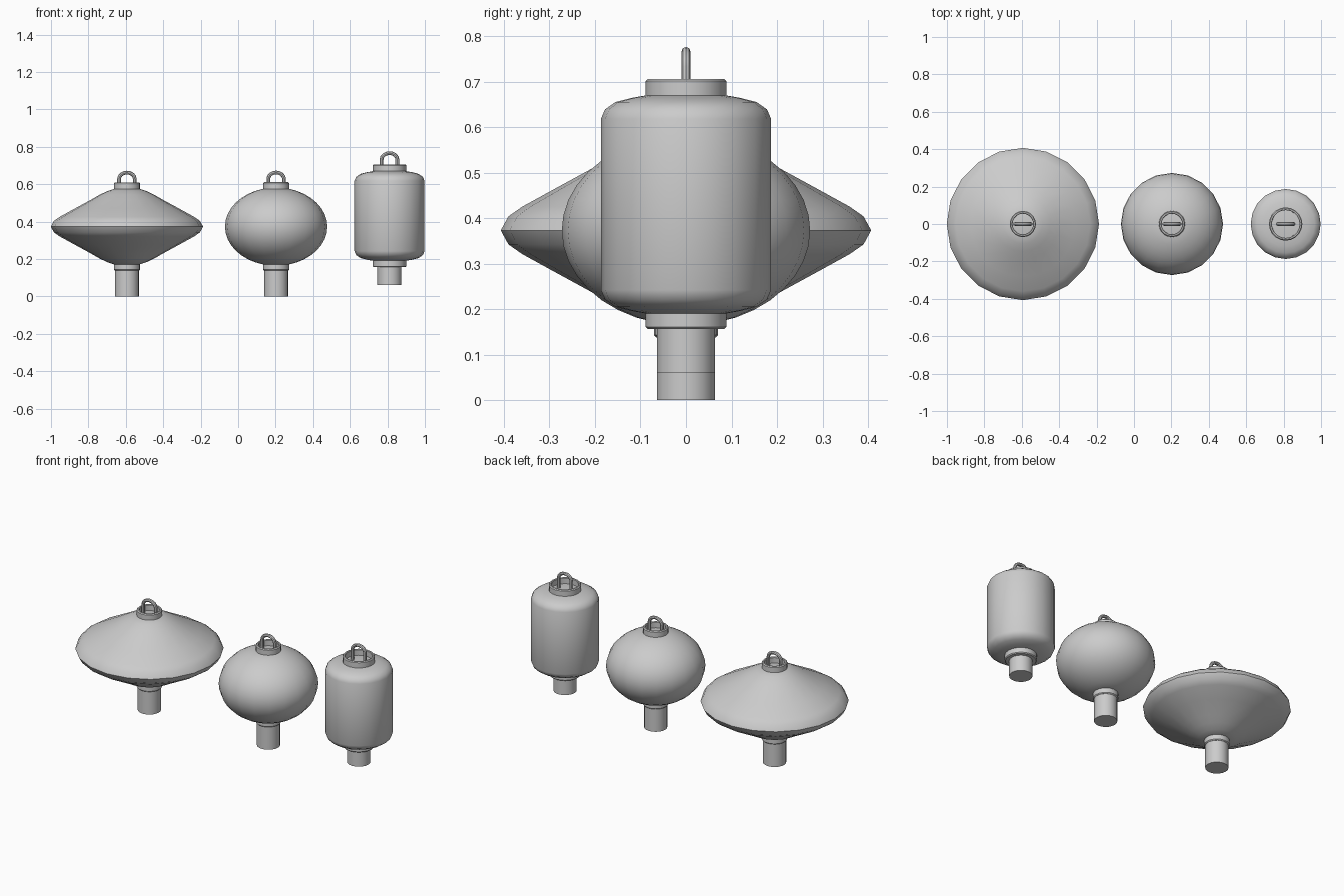
import bpy, bmesh, math

if "Cube" in bpy.data.objects:
    bpy.data.objects.remove(bpy.data.objects["Cube"])

SIDES = 20


def finish(obj, angle=35):
    bpy.ops.object.select_all(action='DESELECT')
    obj.select_set(True)
    bpy.context.view_layer.objects.active = obj
    bpy.ops.object.shade_smooth_by_angle(angle=math.radians(angle))


def lathe(name, x, profile, sides=SIDES, angle=35):
    """Revolve (radius, z) points about a vertical axis at x."""
    bm = bmesh.new()
    rings = []
    for r, z in profile:
        if r == 0:
            rings.append([bm.verts.new((0, 0, z))])
        else:
            rings.append([bm.verts.new((r * math.cos(2 * math.pi * i / sides),
                                        r * math.sin(2 * math.pi * i / sides), z))
                          for i in range(sides)])
    for a, b in zip(rings, rings[1:]):
        for i in range(sides):
            j = (i + 1) % sides
            quad = [a[i % len(a)], a[j % len(a)], b[j % len(b)], b[i % len(b)]]
            bm.faces.new(list(dict.fromkeys(quad)))
    bmesh.ops.recalc_face_normals(bm, faces=bm.faces)
    mesh = bpy.data.meshes.new(name)
    bm.to_mesh(mesh)
    bm.free()
    obj = bpy.data.objects.new(name, mesh)
    bpy.context.collection.objects.link(obj)
    obj.location.x = x
    finish(obj, angle)
    return obj


def handle(name, x, z0, z1):
    """Round-topped hanging loop swept from a bevelled curve."""
    w, rad = 0.042, 0.010
    top = z1 - rad
    pts = [(-w, z0), (-w, top - 0.034)]
    pts += [(-w * math.cos(a), top - 0.034 + 0.034 * math.sin(a))
            for a in [math.pi * k / 8 for k in range(1, 8)]]
    pts += [(w, top - 0.034), (w, z0)]
    cu = bpy.data.curves.new(name, 'CURVE')
    cu.dimensions = '3D'
    cu.bevel_depth = rad
    cu.bevel_resolution = 2
    cu.use_fill_caps = True
    sp = cu.splines.new('POLY')
    sp.points.add(len(pts) - 1)
    for p, (px, pz) in zip(sp.points, pts):
        p.co = (px, 0, pz, 1)
    obj = bpy.data.objects.new(name, cu)
    bpy.context.collection.objects.link(obj)
    obj.location.x = x
    bpy.ops.object.select_all(action='DESELECT')
    obj.select_set(True)
    bpy.context.view_layer.objects.active = obj
    bpy.ops.object.convert(target='MESH')
    finish(bpy.context.object, 40)


def lantern(name, x, body, collar, tassel_bottom):
    (z_low, z_high) = body[0][1], body[-1][1]
    # paper body
    lathe(name + "_body", x, [(0, z_low)] + body + [(0, z_high)])
    # hollow top collar with a small rounded rim
    c, b, t = collar, 0.005, z_high + 0.035
    lathe(name + "_top_collar", x,
          [(c - 0.015, z_high - 0.005), (c, z_high - 0.005), (c, t - b), (c - b, t),
           (c - 0.015 + 0.003, t), (c - 0.015, t - 0.003), (c - 0.015, z_high - 0.005)])
    # bottom collar
    t = z_low - 0.033
    lathe(name + "_bottom_collar", x,
          [(0, z_low + 0.01), (c, z_low + 0.01), (c, t + b), (c - b, t), (0, t)])
    # tassel
    lathe(name + "_tassel", x,
          [(0, z_low - 0.01), (0.064, z_low - 0.01), (0.064, tassel_bottom), (0, tassel_bottom)])
    # hanging loop
    handle(name + "_loop", x, z_high - 0.005, z_high + (0.097 if c < 0.08 else 0.105))


def mirrored(half, mid):
    """Profile symmetric about z = mid, given its upper half (radius, height above mid)."""
    return [(r, mid - h) for r, h in half] + [(r, mid + h) for r, h in reversed(half) if h > 0]


# wide disc lantern
disc = [(0.068, 0.202), (0.105, 0.190), (0.147, 0.170), (0.19, 0.145), (0.28, 0.096),
        (0.36, 0.052), (0.39, 0.031), (0.407, 0)]
lantern("disc_lantern", -0.594, mirrored(disc, 0.373), 0.07, 0.0)

# oval lantern
start = math.acos(0.068 / 0.273)
oval = [(0.273 * math.cos(start * k / 8), 0.209 * math.sin(start * k / 8))
        for k in range(8, -1, -1)]
lantern("oval_lantern", 0.203, mirrored(oval, 0.373), 0.07, 0.0)

# tall cylinder lantern
tall = [(0.08, 0.241), (0.12, 0.234), (0.155, 0.225), (0.178, 0.209), (0.187, 0.188)]
lantern("tall_lantern", 0.811, mirrored(tall, 0.43), 0.089, 0.06)
